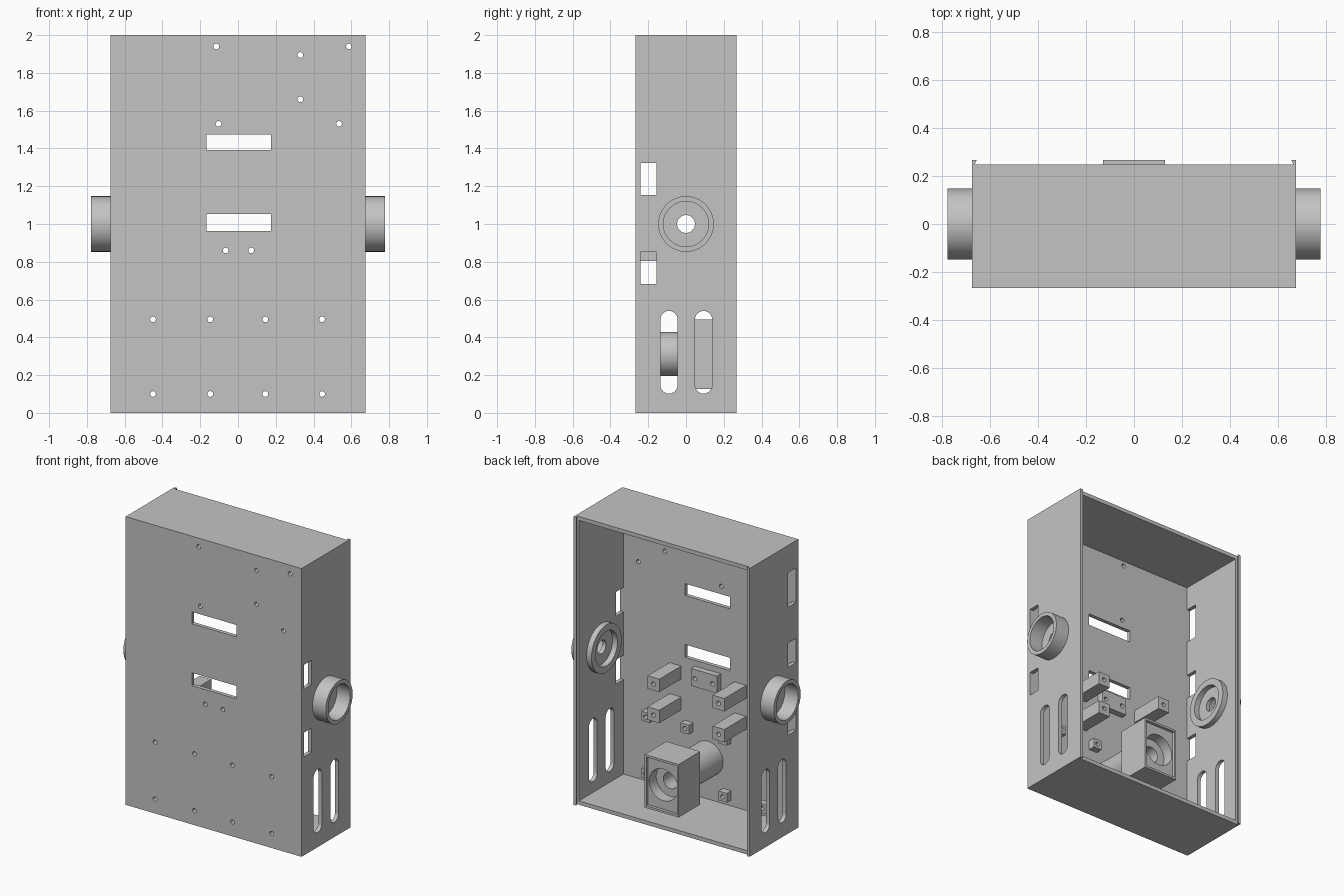
import bpy, bmesh, math
from mathutils import Matrix, Vector

if "Cube" in bpy.data.objects:
    bpy.data.objects.remove(bpy.data.objects["Cube"])

grey = bpy.data.materials.new("light_grey")
grey.diffuse_color = (0.55, 0.55, 0.55, 1)
grey.use_nodes = True
grey.node_tree.nodes["Principled BSDF"].inputs["Base Color"].default_value = grey.diffuse_color

W, D, H, T = 0.675, 0.267, 2.0, 0.027      # half width, half depth, height, wall
FRONT_IN = -D + T                          # inner face of the front panel


def add_box(bm, x0, x1, y0, y1, z0, z1):
    m = Matrix.Translation(((x0 + x1) / 2, (y0 + y1) / 2, (z0 + z1) / 2))
    m = m @ Matrix.Diagonal((x1 - x0, y1 - y0, z1 - z0, 1))
    bmesh.ops.create_cube(bm, size=1, matrix=m)


def add_cyl(bm, axis, a, b, u, v, r, n=48):
    """Cylinder from a to b along axis; (u, v) is its centre in the other two axes."""
    mid = (a + b) / 2
    if axis == 'X':
        m = Matrix.Translation((mid, u, v)) @ Matrix.Rotation(math.pi / 2, 4, 'Y')
    else:
        m = Matrix.Translation((u, mid, v)) @ Matrix.Rotation(math.pi / 2, 4, 'X')
    bmesh.ops.create_cone(bm, cap_ends=True, segments=n, radius1=r, radius2=r,
                          depth=abs(b - a), matrix=m)


def add_prism(bm, pts, offset):
    """Extrude a closed loop of 3D points along offset."""
    f = bm.faces.new([bm.verts.new(p) for p in pts])
    ext = bmesh.ops.extrude_face_region(bm, geom=[f])
    bmesh.ops.translate(bm, vec=Vector(offset),
                        verts=[g for g in ext["geom"] if isinstance(g, bmesh.types.BMVert)])
    bmesh.ops.recalc_face_normals(bm, faces=bm.faces[:])


def make(name, build):
    bm = bmesh.new()
    build(bm)
    me = bpy.data.meshes.new(name)
    bm.to_mesh(me)
    bm.free()
    ob = bpy.data.objects.new(name, me)
    bpy.context.collection.objects.link(ob)
    me.materials.append(grey)
    return ob


def select(ob):
    bpy.ops.object.select_all(action='DESELECT')
    ob.select_set(True)
    bpy.context.view_layer.objects.active = ob


def cut(ob, build):
    cutter = make("cutter", build)
    cutter.hide_render = True
    mod = ob.modifiers.new("cut", 'BOOLEAN')
    mod.operation, mod.solver, mod.object = 'DIFFERENCE', 'EXACT', cutter
    select(ob)
    bpy.ops.object.modifier_apply(modifier=mod.name)
    bpy.data.objects.remove(cutter)


def smooth(ob):
    select(ob)
    bpy.ops.object.shade_smooth_by_angle(angle=math.radians(30))


# Case with dovetail rails for a sliding lid
rim = 0.2475
half = [(W, -D), (W, D), (0.654, D), (0.664, rim)]
outline = half + [(-x, y) for x, y in reversed(half)]
case = make("case", lambda bm: add_prism(bm, [(x, y, 0) for x, y in outline], (0, 0, H)))
cut(case, lambda bm: add_box(bm, -W + T, W - T, FRONT_IN, 0.4, T, H - T))

board_points = [(x, z) for x in (-0.45, -0.147, 0.145, 0.445) for z in (0.10, 0.495)]
plate_points = [(-0.065, 0.86), (0.07, 0.86)]
top_points = [(-0.115, 1.94), (0.587, 1.94), (0.33, 1.895),
              (0.33, 1.66), (-0.103, 1.53), (0.535, 1.53)]


def screw_holes(bm, points, y0=-0.35, y1=0.0):
    for x, z in points:
        add_cyl(bm, 'Y', y0, y1, x, z, 0.015, 24)


def front_openings(bm):
    for z0, z1 in ((0.963, 1.052), (1.392, 1.475)):
        add_box(bm, -0.168, 0.176, -0.35, -0.15, z0, z1)
    screw_holes(bm, board_points + plate_points + top_points, -0.35, -0.15)


def side_openings(bm):
    # Rectangular ports through both sides, one extra port on the left
    for z0, z1 in ((0.683, 0.852), (1.153, 1.322)):
        add_box(bm, -0.9, 0.9, FRONT_IN, -0.157, z0, z1)
    add_box(bm, -0.9, -0.5, FRONT_IN, -0.157, 1.57, 1.81)
    # Axle holes
    add_cyl(bm, 'X', -0.9, 0.9, 0, 1.0, 0.047)
    # Rounded vertical vents
    for yc in (-0.09, 0.093):
        r, pts = 0.045, []
        for i in range(17):
            a = math.pi * i / 16
            pts.append((-0.9, yc + r * math.cos(a), 0.495 + r * math.sin(a)))
        for i in range(17):
            a = math.pi + math.pi * i / 16
            pts.append((-0.9, yc + r * math.cos(a), 0.147 + r * math.sin(a)))
        add_prism(bm, pts, (1.8, 0, 0))


cut(case, front_openings)
cut(case, side_openings)
smooth(case)

# Round sockets outside and inside each side wall
for side, s in (("right", 1), ("left", -1)):
    for name, a, b, r in (("outer_socket", W, 0.777, 0.147),
                          ("inner_socket", 0.61, W - T, 0.165)):
        ring = make(f"{side}_{name}", lambda bm: add_cyl(bm, 'X', s * a, s * b, 0, 1.0, r, 64))
        cut(ring, lambda bm: add_cyl(bm, 'X', s * 0.5, s * 0.9, 0, 1.0, 0.12, 64))
        smooth(ring)

# Small board standoffs
def standoffs(bm):
    for x, z in board_points:
        add_box(bm, x - 0.032, x + 0.032, FRONT_IN, -0.192, z - 0.032, z + 0.032)


board_standoffs = make("board_standoffs", standoffs)
cut(board_standoffs, lambda bm: screw_holes(bm, board_points))
smooth(board_standoffs)

# Mounting block with two screw holes
block = make("mounting_block", lambda bm: add_box(bm, -0.1, 0.1, FRONT_IN, -0.197, 0.803, 0.923))
cut(block, lambda bm: screw_holes(bm, plate_points))
smooth(block)

# Four long posts with blind screw holes
post_points = [(x, z) for x in (-0.25, 0.25) for z in (0.635, 0.85)]


def posts(bm):
    for x, z in post_points:
        add_box(bm, x - 0.045, x + 0.045, FRONT_IN, 0.0, z - 0.045, z + 0.045)


long_posts = make("long_posts", posts)
cut(long_posts, lambda bm: screw_holes(bm, post_points, -0.08, 0.1))
smooth(long_posts)

# Sensor housing: square box on a round stem, with stepped recess
ZC = 0.311
housing = make("sensor_housing", lambda bm: add_box(bm, -0.13, 0.13, 0.03, D, 0.127, 0.495))
cut(housing, lambda bm: add_box(bm, -0.118, 0.118, 0.247, 0.4, 0.142, 0.48))
cut(housing, lambda bm: add_cyl(bm, 'Y', 0.17, 0.4, 0, ZC, 0.11))
cut(housing, lambda bm: add_cyl(bm, 'Y', -0.1, 0.4, 0, ZC, 0.055))
smooth(housing)
stem = make("housing_stem", lambda bm: add_cyl(bm, 'Y', FRONT_IN, 0.03, 0, ZC, 0.117))
cut(stem, lambda bm: add_cyl(bm, 'Y', -0.2, 0.3, 0, ZC, 0.055))
smooth(stem)
